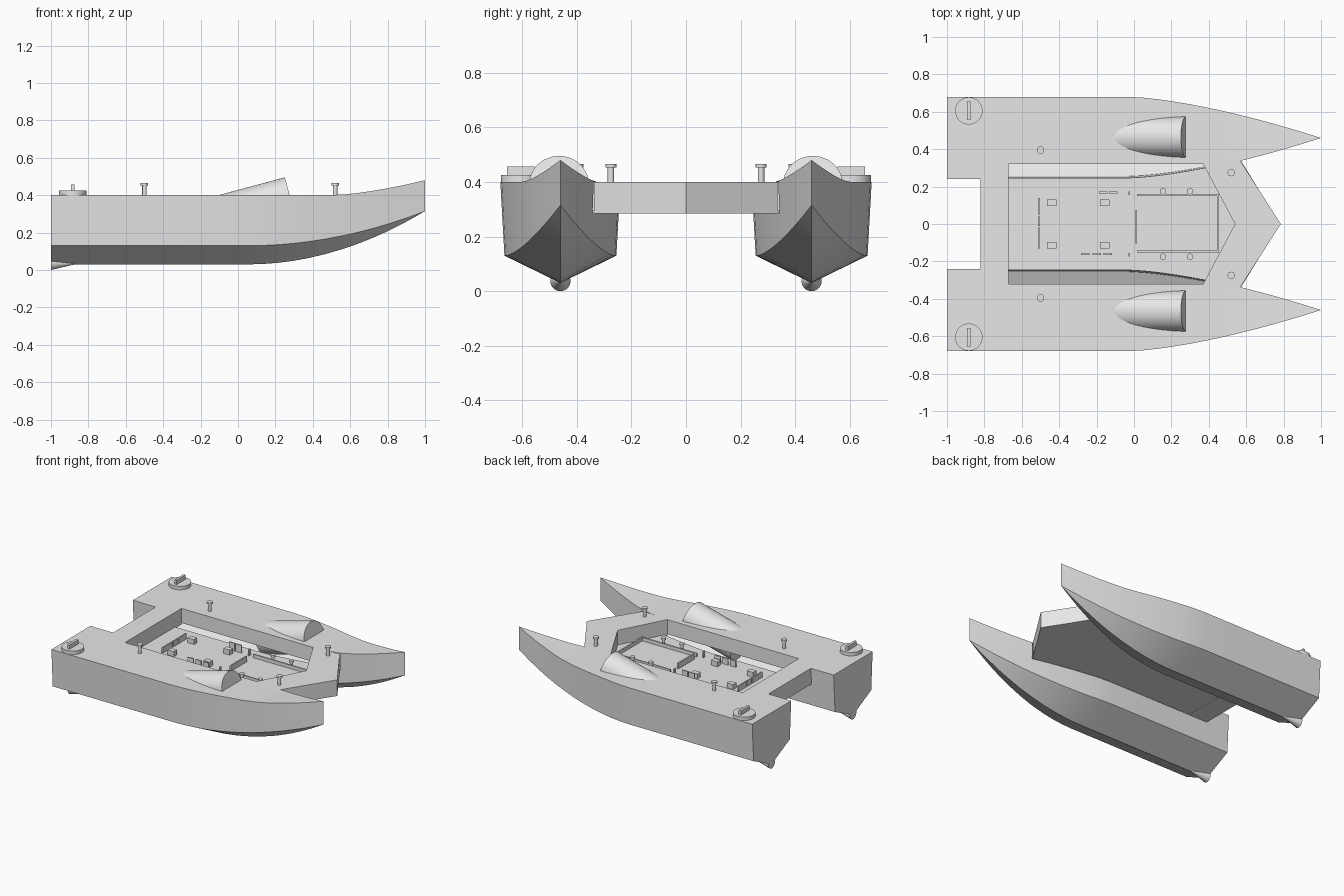
import bpy, bmesh, math
from mathutils import Matrix, Vector

if "Cube" in bpy.data.objects:
    bpy.data.objects.remove(bpy.data.objects["Cube"])

grey = bpy.data.materials.new("light_grey")
grey.use_nodes = True
grey.diffuse_color = (0.8, 0.8, 0.8, 1)
grey.node_tree.nodes["Principled BSDF"].inputs["Base Color"].default_value = (0.8, 0.8, 0.8, 1)

DECK, FLOOR, MID = 0.4, 0.285, 0.46


def finish(name, bm, mirror=False, smooth=False):
    bmesh.ops.remove_doubles(bm, verts=bm.verts, dist=0.0001)
    bmesh.ops.recalc_face_normals(bm, faces=bm.faces)
    mesh = bpy.data.meshes.new(name)
    bm.to_mesh(mesh)
    bm.free()
    mesh.materials.append(grey)
    ob = bpy.data.objects.new(name, mesh)
    bpy.context.scene.collection.objects.link(ob)
    if mirror:
        ob.modifiers.new("Mirror", "MIRROR").use_axis = (False, True, False)
    if smooth:
        bpy.ops.object.select_all(action="DESELECT")
        ob.select_set(True)
        bpy.context.view_layer.objects.active = ob
        bpy.ops.object.shade_smooth_by_angle(angle=math.radians(30))
    return ob


def prism(name, outline, z0, z1, mirror=False):
    bm = bmesh.new()
    low = [bm.verts.new((x, y, z0)) for x, y in outline]
    high = [bm.verts.new((x, y, z1)) for x, y in outline]
    bm.faces.new(low)
    bm.faces.new(high)
    for i in range(len(low)):
        j = (i + 1) % len(low)
        bm.faces.new((low[i], low[j], high[j], high[i]))
    return finish(name, bm, mirror)


def block(name, x, y, sx, sy, h, z=FLOOR + 0.01, mirror=False):
    a, b = sx / 2, sy / 2
    return prism(name, [(x - a, y - b), (x + a, y - b), (x + a, y + b), (x - a, y + b)], z, z + h, mirror)


def add_cone(bm, centre, r1, r2, depth, axis=(0, 0, 1), segments=32):
    turn = Vector((0, 0, 1)).rotation_difference(Vector(axis)).to_matrix().to_4x4()
    bmesh.ops.create_cone(bm, cap_ends=True, segments=segments, radius1=r1, radius2=r2,
                          depth=depth, matrix=Matrix.Translation(centre) @ turn)


def post(name, x, y, z, r, h):
    bm = bmesh.new()
    add_cone(bm, (x, y, z + h / 2), r * 0.6, r * 0.6, h, segments=16)
    add_cone(bm, (x, y, z + h - 0.006), r, r, 0.012, segments=16)
    finish(name, bm, True, True)


# Hull section: deck edges, chines, keel and the level where the bridge floor meets
def section(x):
    t = max(0, (x + 0.03) / 1.03)
    taper = 1 - t ** 1.5
    rise = max(0, (x - 0.05) / 0.95) ** 2
    top = DECK + 0.08 * max(0, (x - 0.5) / 0.5) ** 1.5
    chine = 0.13 + 0.185 * rise
    keel = 0.03 + 0.285 * rise
    wd, wc = 0.22 * taper, 0.205 * taper
    k = max(0.05, (FLOOR - chine) / (top - chine))
    return [(x, MID + wd, top), (x, MID + wc, chine), (x, MID, keel), (x, MID - wc, chine),
            (x, MID - wc - k * (wd - wc), chine + k * (top - chine)), (x, MID - wd, top)]


def deck_inner(x):
    return 0.32 + 0.015 * max(0, (x - 0.37) / 0.2)


stations = [-1, -0.82, -0.67, -0.35, -0.03, 0.05, 0.13, 0.21, 0.29, 0.37, 0.47, 0.57]
stations += [0.57 + 0.43 * i / 10 for i in range(1, 11)]

# Hollow hulls
bm = bmesh.new()
for x0, x1 in zip(stations, stations[1:]):
    a, b = section(x0), section(x1)
    bridged = x0 >= -0.82 and x1 <= 0.57
    for i in range(4 if bridged else 5):
        quad = [a[i], a[i + 1], b[i + 1], b[i]]
        bm.faces.new([bm.verts.new(p) for p in quad])
    ia, ib = a[5], b[5]
    if bridged:
        ia, ib = (x0, deck_inner(x0), a[5][2]), (x1, deck_inner(x1), b[5][2])
    bm.faces.new([bm.verts.new(p) for p in (a[0], b[0], ib, ia)])
bm.faces.new([bm.verts.new(p) for p in section(-1)])
bmesh.ops.remove_doubles(bm, verts=bm.verts, dist=0.0001)
bmesh.ops.dissolve_degenerate(bm, edges=bm.edges, dist=0.0001)
finish("hulls", bm, True, True)

# Bridge between the hulls: aft beam, pointed bow beam, floor and well sides
prism("aft_beam", [(-0.82, -0.32), (-0.67, -0.32), (-0.67, 0.32), (-0.82, 0.32)], FLOOR, DECK)
prism("bow_beam", [(0.37, 0.32), (0.57, 0.335), (0.785, 0), (0.57, -0.335),
                   (0.37, -0.32), (0.54, 0)], FLOOR, DECK)
edge = [section(x)[4][:2] for x in stations if -0.82 <= x <= 0.57]
prism("bridge_floor", edge + [(0.78, 0)] + [(x, -y) for x, y in reversed(edge)], FLOOR + 0.001, FLOOR + 0.01)
prism("well_side", [(-0.67, 0.32), (0.37, 0.32), (0.37, 0.325), (-0.67, 0.325)], FLOOR + 0.01, DECK - 0.001, True)

# Tilted intake housings rising from the deck
tilt = math.radians(15)
axis = Vector((math.cos(tilt), 0, math.sin(tilt)))
bm = bmesh.new()
add_cone(bm, Vector((0.279, MID + 0.005, 0.389)) - axis * 0.2, 0.11, 0.11, 0.4, axis, 48)
finish("intake_housings", bm, True, True)

# Stern keel fairings
bm = bmesh.new()
add_cone(bm, (-0.93, MID, 0.037), 0.037, 0.004, 0.14, (1, 0, 0))
finish("keel_fairings", bm, True, True)

# Round stern hatches with handles
bm = bmesh.new()
add_cone(bm, (-0.883, 0.605, 0.412), 0.073, 0.073, 0.026, segments=48)
finish("stern_hatches", bm, True, True)
block("hatch_handles", -0.883, 0.605, 0.018, 0.1, 0.032, 0.424, True)

# Mooring posts on deck and small posts in the well
post("aft_mooring_posts", -0.5, 0.395, DECK, 0.02, 0.065)
post("bow_mooring_posts", 0.52, 0.275, DECK, 0.02, 0.065)
for x in (0.155, 0.3):
    post("well_posts", x, 0.175, FLOOR + 0.01, 0.017, 0.05)

# Seat blocks
for x in (-0.44, -0.157):
    block("well_blocks", x, 0.113, 0.05, 0.036, 0.035, mirror=True)

# Low frame in the front of the well
for y in (-0.147, 0.155):
    block("frame_side", 0.235, y, 0.44, 0.01, 0.025)
block("frame_front", 0.45, 0.004, 0.01, 0.31, 0.025)
block("frame_back", 0.012, -0.015, 0.01, 0.18, 0.04)

# Thin upright panels
for y, length in ((0.095, 0.09), (0.015, 0.05), (-0.075, 0.11)):
    block("aft_panel", -0.508, y, 0.009, length, 0.04)
for x in (-0.26, -0.2, -0.14):
    block("right_panel", x, -0.16, 0.045, 0.009, 0.045)
for x in (-0.165, -0.11):
    block("left_panel", x, 0.168, 0.045, 0.009, 0.055)
block("end_panels", -0.025, 0.165, 0.009, 0.018, 0.045, mirror=True)
